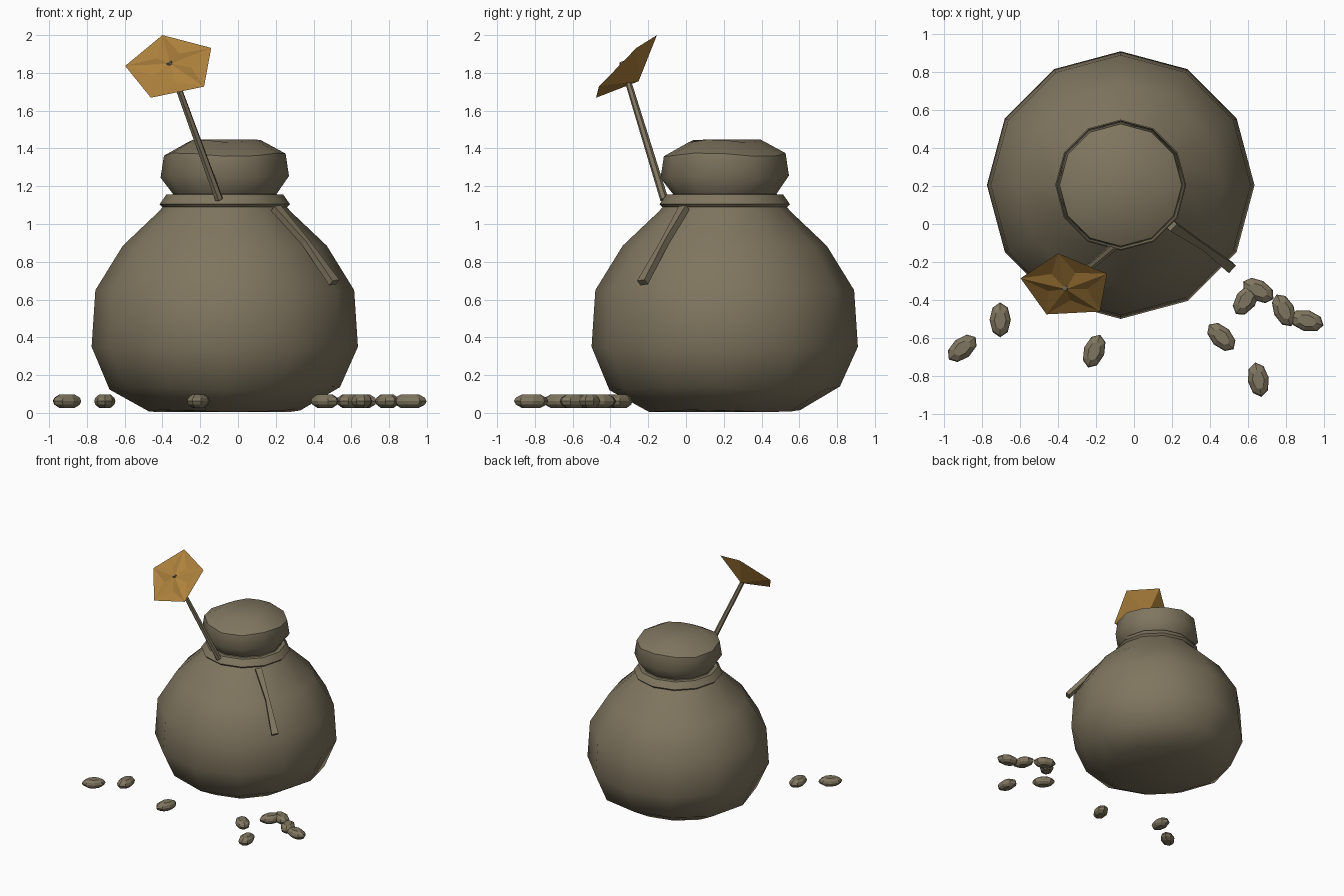
import bpy
import bmesh
from math import sin, cos, pi, radians
from mathutils import Vector

cube = bpy.data.objects.get("Cube")
if cube:
    bpy.data.objects.remove(cube, do_unlink=True)


def make_material(name, rgb):
    mat = bpy.data.materials.new(name)
    mat.use_nodes = True
    mat.diffuse_color = (*rgb, 1)
    mat.node_tree.nodes["Principled BSDF"].inputs["Base Color"].default_value = (*rgb, 1)
    return mat


cloth = make_material("drab brown", (0.215, 0.18, 0.115))
gold = make_material("gold", (0.42, 0.22, 0.045))


def finish(name, bm, mat, smooth=None):
    bmesh.ops.recalc_face_normals(bm, faces=bm.faces)
    mesh = bpy.data.meshes.new(name)
    bm.to_mesh(mesh)
    bm.free()
    mesh.materials.append(mat)
    ob = bpy.data.objects.new(name, mesh)
    bpy.context.collection.objects.link(ob)
    if smooth:
        bpy.ops.object.select_all(action='DESELECT')
        ob.select_set(True)
        bpy.context.view_layer.objects.active = ob
        bpy.ops.object.shade_smooth_by_angle(angle=radians(smooth))
    return ob


def skin(bm, rings, closed=False):
    """Bridge rings of points with quads, capping the ends unless closed."""
    loops = [[bm.verts.new(p) for p in ring] for ring in rings]
    pairs = list(zip(loops, loops[1:]))
    if closed:
        pairs.append((loops[-1], loops[0]))
    else:
        bm.faces.new(loops[0])
        bm.faces.new(loops[-1])
    for a, b in pairs:
        for i in range(len(a)):
            j = (i + 1) % len(a)
            bm.faces.new((a[i], a[j], b[j], b[i]))


def ring(radius, z, sides=12, wave=0.0):
    turns = [2 * pi * i / sides for i in range(sides)]
    return [Vector((radius * cos(t), radius * sin(t), z + wave * cos(3 * t + 1)))
            for t in turns]


# Sack: bulging body, pinched neck and puffed, slightly wavy mouth
profile = [(0.40, 0.01, 0.006), (0.61, 0.13, 0.012), (0.705, 0.35, 0),
           (0.685, 0.65, 0), (0.54, 0.885, 0), (0.345, 1.07, 0),
           (0.275, 1.16, 0), (0.34, 1.25, 0.008), (0.322, 1.367, 0.01),
           (0.19, 1.44, 0.008)]
bm = bmesh.new()
skin(bm, [ring(r, z, 12, w) for r, z, w in profile])
sack = finish("sack", bm, cloth, 48)
sack.location = (-0.07, 0.205, 0)

# Cord tied round the neck
bm = bmesh.new()
skin(bm, [ring(r, z) for r, z in
          [(0.25, 1.06), (0.30, 1.06), (0.345, 1.105), (0.31, 1.155), (0.25, 1.155)]],
     closed=True)
cord = finish("neck_cord", bm, cloth, 30)
cord.location = sack.location


def bar(name, path, widths, depths, sides=4):
    """Straight-ish bar whose section changes along the path."""
    pts = [Vector(p) for p in path]
    axis = (pts[-1] - pts[0]).normalized()
    out = Vector((0.7, -0.7, 0.3))
    side = axis.cross(out).normalized()
    out = side.cross(axis)
    bm = bmesh.new()
    rings = []
    for p, w, d in zip(pts, widths, depths):
        angles = [2 * pi * (i + 0.5) / sides for i in range(sides)]
        rings.append([p + side * w * cos(a) + out * d * sin(a) for a in angles])
    skin(bm, rings)
    return finish(name, bm, cloth)


# Loose cord end hanging over the shoulder, pinched midway
bar("cord_end", [(0.20, -0.01, 1.085), (0.36, -0.115, 0.90), (0.51, -0.23, 0.69)],
    (0.036, 0.022, 0.038), (0.025, 0.025, 0.025))

# Wand stick, poking through the star
bar("wand_stick", [(-0.10, -0.115, 1.13), (-0.365, -0.338, 1.856)],
    (0.022, 0.016), (0.022, 0.016), 6)

# Star head: pentagon with a raised star on the front and a pyramid behind
centre = Vector((-0.356, -0.328, 1.833))
normal = Vector((-0.11, -0.70, 0.70)).normalized()
up = Vector((-0.044, 0.173, 0.167))
up = (up - normal * up.dot(normal)).normalized()
across = up.cross(normal)


def on_star(radius, turn):
    return centre + radius * (up * cos(turn) + across * sin(turn))


bm = bmesh.new()
tips = [bm.verts.new(on_star(0.245, 2 * pi * i / 5)) for i in range(5)]
inner = [bm.verts.new(on_star(0.11, 2 * pi * (i + 0.5) / 5) - normal * 0.006)
         for i in range(5)]
front = bm.verts.new(centre + normal * 0.022)
back = bm.verts.new(centre - normal * 0.11)
for i in range(5):
    j = (i + 1) % 5
    bm.faces.new((tips[i], inner[i], front))
    bm.faces.new((inner[i], tips[j], front))
    bm.faces.new((tips[i], tips[j], inner[i]))
    bm.faces.new((tips[j], tips[i], back))
finish("star_head", bm, gold)

# Beans scattered in front: x, y and heading in degrees
beans = [(-0.905, -0.655, 40), (-0.705, -0.505, 90), (-0.21, -0.67, 70),
         (0.46, -0.595, -45), (0.655, -0.82, 100), (0.59, -0.40, 55),
         (0.655, -0.35, -30), (0.79, -0.455, -65), (0.91, -0.51, -15)]
for n, (x, y, heading) in enumerate(beans, 1):
    bm = bmesh.new()
    skin(bm, [ring(r, z, 8) for r, z in
              [(0.55, -0.035), (0.9, -0.018), (1, 0), (0.9, 0.018), (0.55, 0.035)]])
    bmesh.ops.scale(bm, vec=(0.092, 0.056, 1), verts=bm.verts)
    bean = finish(f"bean_{n}", bm, cloth)
    bean.location = (x, y, 0.062)
    bean.rotation_euler.z = radians(heading)
